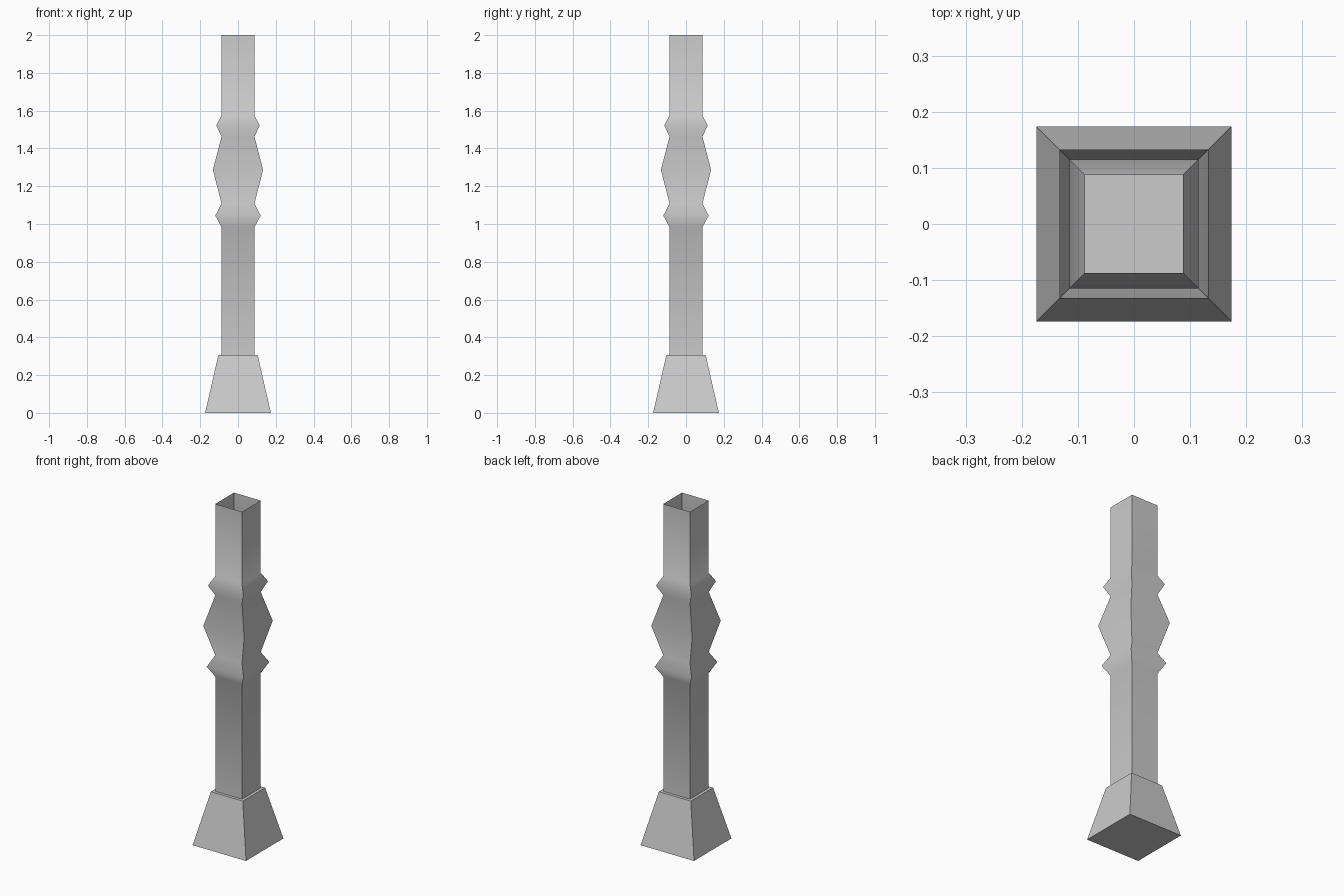
import bpy, bmesh

if "Cube" in bpy.data.objects:
    bpy.data.objects.remove(bpy.data.objects["Cube"])


def square_loft(name, profile, caps=False, smooth=False):
    """Stack square rings given as (half width, height) and skin them."""
    bm = bmesh.new()
    rings = [[bm.verts.new((sx * r, sy * r, z))
              for sx, sy in ((-1, -1), (1, -1), (1, 1), (-1, 1))]
             for r, z in profile]
    for low, high in zip(rings, rings[1:]):
        for i in range(4):
            j = (i + 1) % 4
            face = bm.faces.new((low[i], low[j], high[j], high[i]))
            face.smooth = smooth
            # corner edges stay crisp
            bm.edges.get((low[i], high[i])).smooth = False
            bm.edges.get((low[j], high[j])).smooth = False
    if caps:
        bm.faces.new(rings[0][::-1])
        bm.faces.new(rings[-1])
    mesh = bpy.data.meshes.new(name)
    bm.to_mesh(mesh)
    bm.free()
    obj = bpy.data.objects.new(name, mesh)
    bpy.context.collection.objects.link(obj)
    return obj


# Tapered solid foot
BASE_TOP = 0.307
square_loft("base", [(0.174, 0.0), (0.104, BASE_TOP)], caps=True)

# Hollow open-topped shaft with three bulges, shaded softly along its height
R = 0.087
square_loft("shaft", [
    (R, BASE_TOP),
    (R, 0.983), (0.12, 1.045), (R, 1.108),      # lower collar
    (0.133, 1.287), (R, 1.462),                 # central swelling
    (0.115, 1.522), (R, 1.575),                 # upper collar
    (R, 2.0),
], smooth=True)
